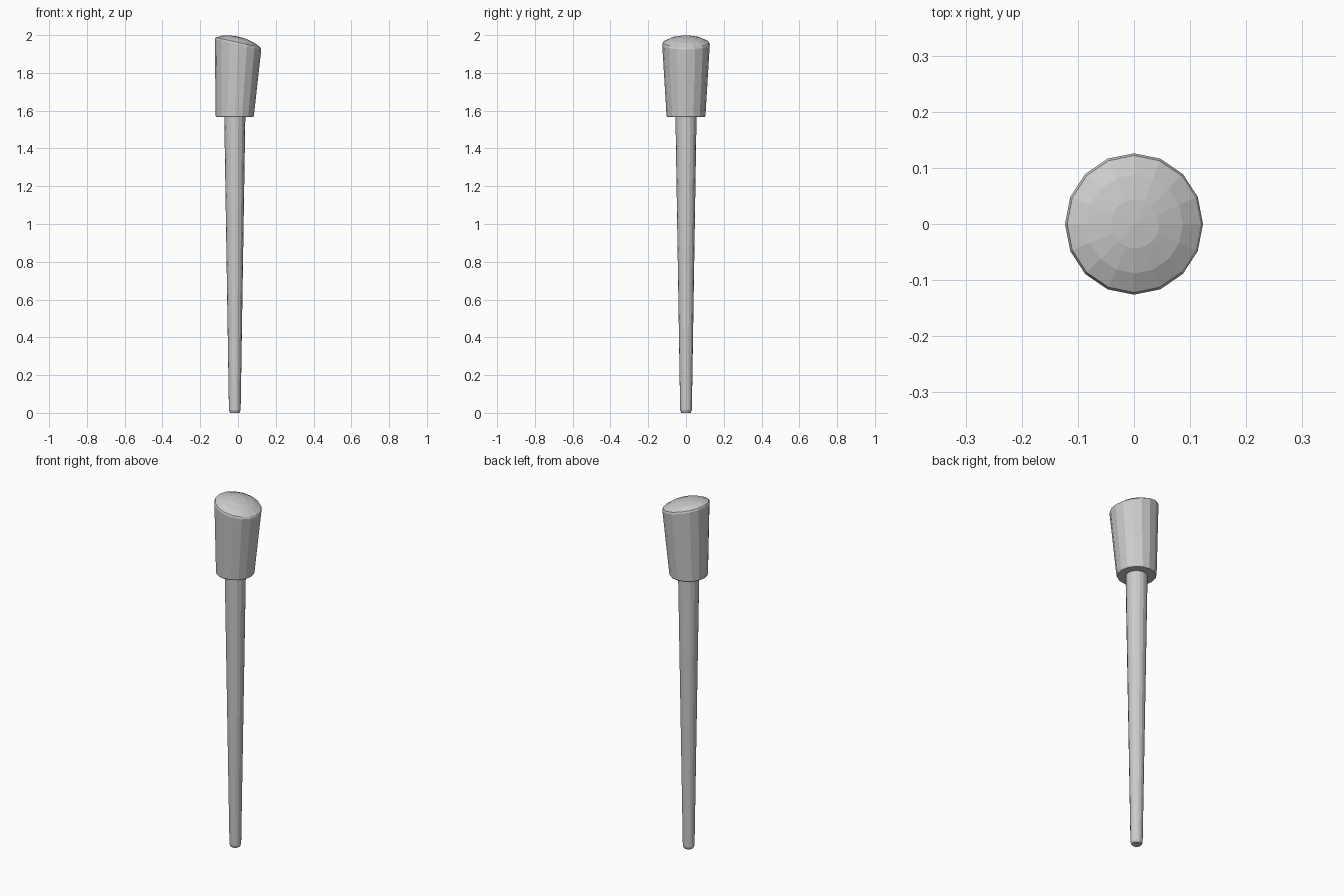
import bpy, bmesh
from math import cos, sin, tau

if "Cube" in bpy.data.objects:
    bpy.data.objects.remove(bpy.data.objects["Cube"])

SIDES = 16
AXIS = -0.017


def loft(name, rings, apex=None):
    """Stack of 16-sided rings (centre x, z, x radius, y radius, slope along x)."""
    bm = bmesh.new()
    loops = []
    for cx, z, rx, ry, slope in rings:
        loop = []
        for i in range(SIDES):
            a = tau * i / SIDES
            dx = rx * cos(a)
            loop.append(bm.verts.new((cx + dx, ry * sin(a), z + slope * dx)))
        loops.append(loop)
    for low, high in zip(loops, loops[1:]):
        for i in range(SIDES):
            j = (i + 1) % SIDES
            bm.faces.new((low[i], low[j], high[j], high[i]))
    bm.faces.new(loops[0][::-1])
    if apex:
        tip = bm.verts.new(apex)
        for i in range(SIDES):
            bm.faces.new((loops[-1][i], loops[-1][(i + 1) % SIDES], tip))
    else:
        bm.faces.new(loops[-1])
    mesh = bpy.data.meshes.new(name)
    bm.to_mesh(mesh)
    bm.free()
    obj = bpy.data.objects.new(name, mesh)
    bpy.context.collection.objects.link(obj)
    return obj


# Tapered shaft with a small chamfer at the tip
loft("shaft", [
    (AXIS, 0.0, 0.025, 0.025, 0),
    (AXIS, 0.014, 0.031, 0.031, 0),
    (AXIS, 1.58, 0.056, 0.056, 0),
])

# Flared head leaning to +x, with a slanted rim and shallow domed cap
TILT = -0.22
loft("head", [
    (AXIS, 1.566, 0.097, 0.099, 0),
    (AXIS, 1.573, 0.101, 0.103, 0),
    (0.0, 1.951, 0.123, 0.126, TILT),
    (0.0, 1.961, 0.119, 0.122, TILT),
    (0.001, 1.978, 0.086, 0.088, TILT),
    (0.002, 1.989, 0.043, 0.044, TILT),
], apex=(0.003, 0, 1.992))
